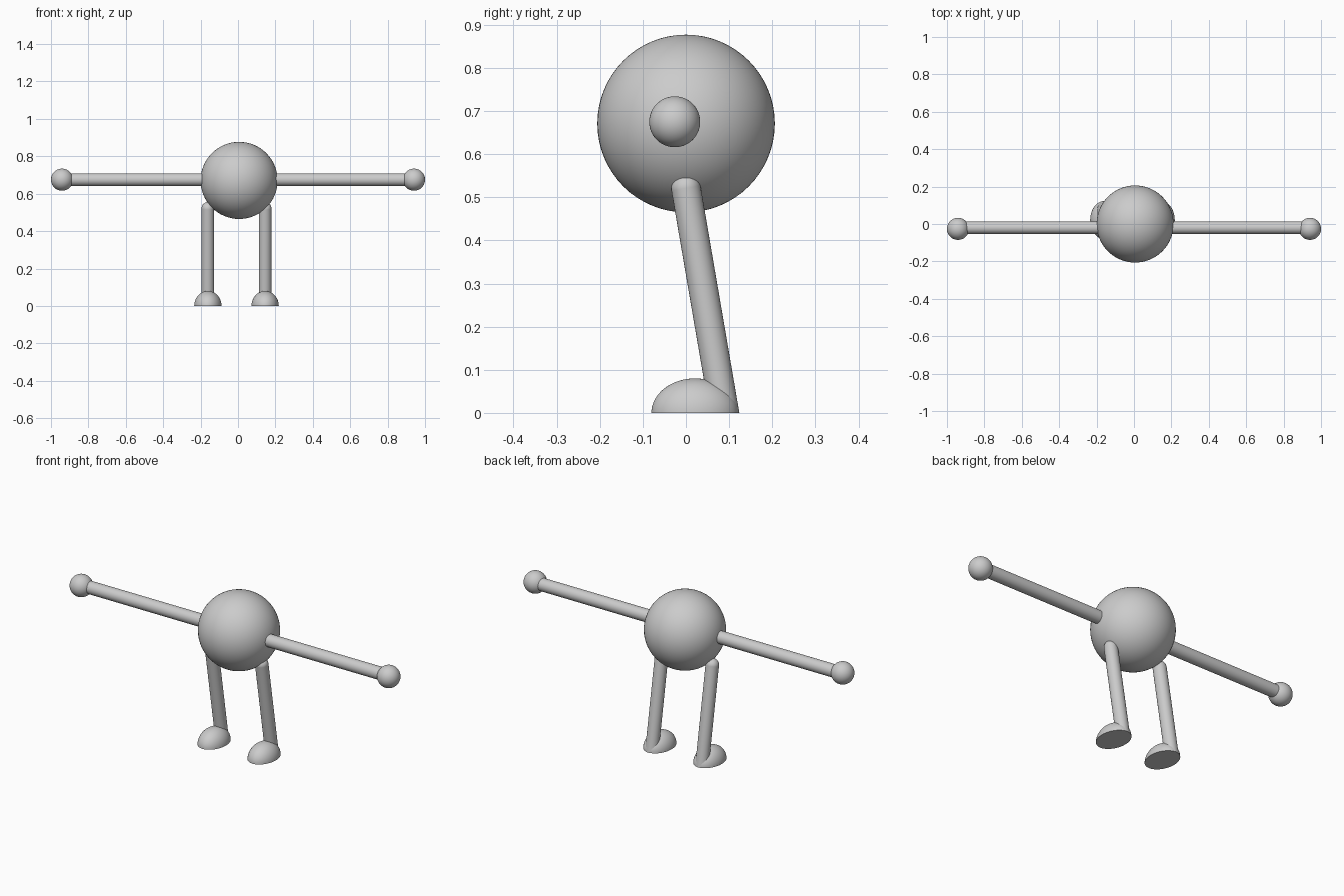
import bpy, bmesh, math
from mathutils import Vector, Matrix

default = bpy.data.objects.get("Cube")
if default:
    bpy.data.objects.remove(default, do_unlink=True)

grey = bpy.data.materials.new("plain_grey")
grey.use_nodes = True
colour = (0.6, 0.6, 0.6, 1)
grey.diffuse_color = colour
grey.node_tree.nodes["Principled BSDF"].inputs["Base Color"].default_value = colour


def finish(name, bm, flat_base=False):
    """Optionally slice the mesh flat on the ground, then make a smooth object."""
    if flat_base:
        cut = bmesh.ops.bisect_plane(bm, geom=bm.verts[:] + bm.edges[:] + bm.faces[:],
                                     plane_co=(0, 0, 0), plane_no=(0, 0, 1), clear_inner=True)
        rim = [e for e in cut["geom_cut"] if isinstance(e, bmesh.types.BMEdge)]
        bmesh.ops.contextual_create(bm, geom=rim)
    bmesh.ops.recalc_face_normals(bm, faces=bm.faces[:])
    mesh = bpy.data.meshes.new(name)
    bm.to_mesh(mesh)
    bm.free()
    mesh.materials.append(grey)
    obj = bpy.data.objects.new(name, mesh)
    bpy.context.collection.objects.link(obj)
    bpy.ops.object.select_all(action="DESELECT")
    obj.select_set(True)
    bpy.context.view_layer.objects.active = obj
    bpy.ops.object.shade_smooth_by_angle(angle=math.radians(40))


def ball(name, centre, radii, flat_base=False):
    bm = bmesh.new()
    place = Matrix.Translation(centre) @ Matrix.Diagonal((*radii, 1))
    bmesh.ops.create_uvsphere(bm, u_segments=64, v_segments=32, radius=1, matrix=place)
    finish(name, bm, flat_base)


def rod(name, start, end, radius, round_start=False, flat_base=False):
    """Cylinder between two points, with an optional domed start."""
    bm = bmesh.new()
    start, end = Vector(start), Vector(end)
    axis = end - start
    turn = axis.to_track_quat("Z", "Y").to_matrix().to_4x4()
    bmesh.ops.create_cone(bm, cap_ends=True, segments=48, radius1=radius, radius2=radius,
                          depth=axis.length, matrix=Matrix.Translation((start + end) / 2) @ turn)
    if round_start:
        bmesh.ops.create_uvsphere(bm, u_segments=48, v_segments=24, radius=radius,
                                  matrix=Matrix.Translation(start) @ turn)
    finish(name, bm, flat_base)


ball("body", (0.006, 0, 0.671), (0.206, 0.206, 0.206))

for side, s in (("left", 1), ("right", -1)):
    # Arm and hand
    rod(side + "_arm", (s * 0.1, -0.02, 0.675), (s * 0.94, -0.02, 0.675), 0.034)
    ball(side + "_hand", (s * 0.941, -0.026, 0.675), (0.059, 0.059, 0.059))
    # Leg leaning back into a half-dome foot
    x = s * 0.153 - 0.008
    rod(side + "_leg", (x, 0.0, 0.521), (x, 0.096, -0.04), 0.034, True, True)
    ball(side + "_foot", (x, 0.021, 0), (0.073, 0.101, 0.08), True)
